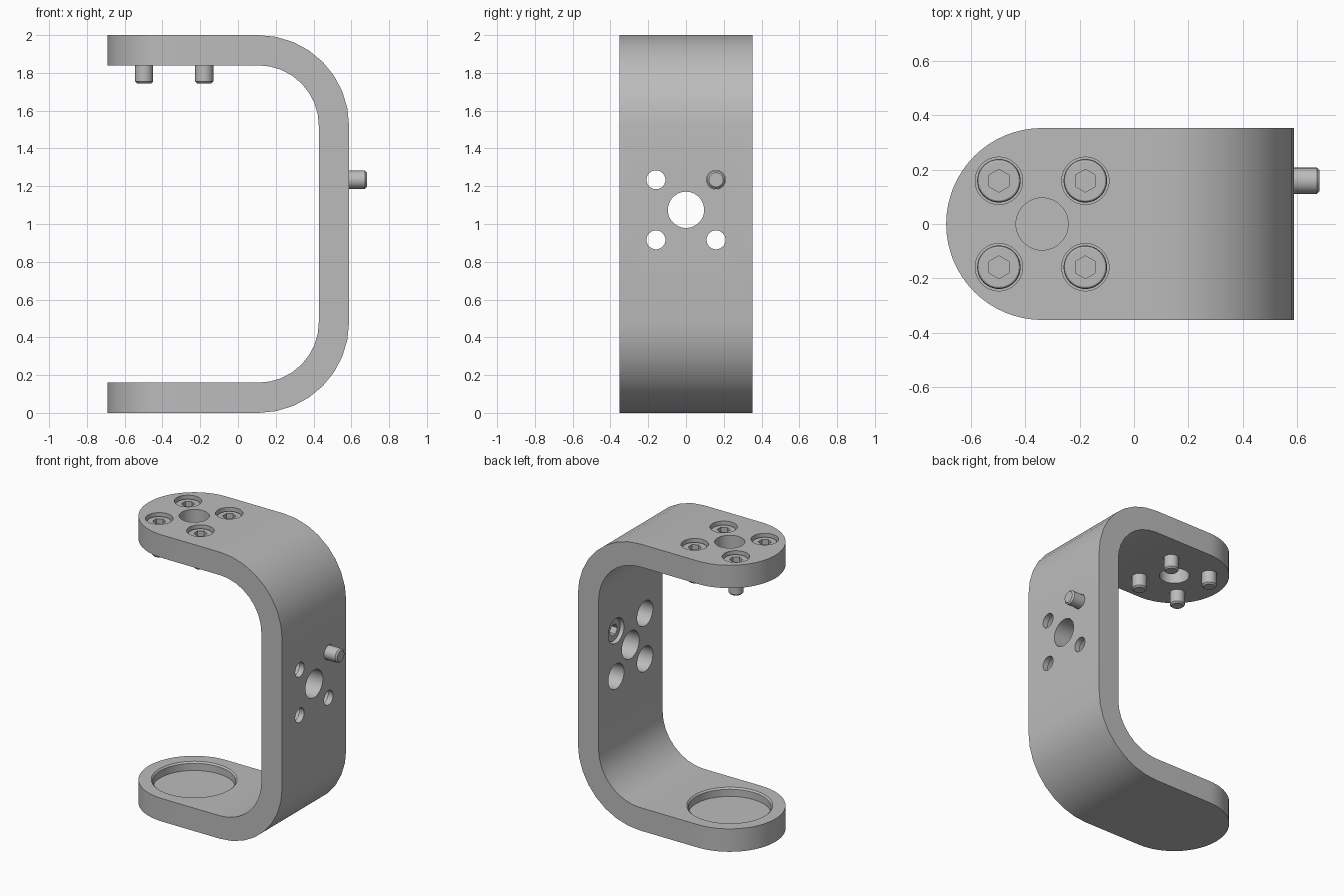
import bpy, bmesh
from math import sin, cos, pi, radians
from mathutils import Matrix, Vector

cube = bpy.data.objects.get("Cube")
if cube:
    bpy.data.objects.remove(cube, do_unlink=True)

steel = bpy.data.materials.new("grey_steel")
steel.use_nodes = True
GREY = (0.5, 0.5, 0.5, 1)
steel.diffuse_color = GREY
steel.node_tree.nodes["Principled BSDF"].inputs["Base Color"].default_value = GREY

HALF_W, THICK = 0.353, 0.16
X_MAX, HEIGHT = 0.588, 2.0
X_END = -0.338           # centre of the rounded ends
R_OUT = 0.48             # outer bend radius
Z_SIDE = 1.075           # centre of the side hole pattern
OFFSET = 0.159           # bolt spacing from the pattern centre


def finish(name, bm, matrix=Matrix()):
    bmesh.ops.recalc_face_normals(bm, faces=bm.faces)
    mesh = bpy.data.meshes.new(name)
    bm.to_mesh(mesh)
    bm.free()
    mesh.transform(matrix)
    mesh.materials.append(steel)
    ob = bpy.data.objects.new(name, mesh)
    bpy.context.collection.objects.link(ob)
    return ob


def prism(name, points, vector):
    bm = bmesh.new()
    face = bm.faces.new([bm.verts.new(p) for p in points])
    out = bmesh.ops.extrude_face_region(bm, geom=[face], use_keep_orig=True)
    moved = [v for v in out["geom"] if isinstance(v, bmesh.types.BMVert)]
    bmesh.ops.translate(bm, verts=moved, vec=vector)
    return finish(name, bm)


def lathe(name, profile, matrix, sides=48):
    """Closed solid of rings (radius, height) around local z."""
    bm = bmesh.new()
    rings = []
    for r, z in profile:
        angles = [pi / 2 + 2 * pi * i / sides for i in range(sides)]
        rings.append([bm.verts.new((r * cos(a), r * sin(a), z)) for a in angles])
    for low, high in zip(rings, rings[1:]):
        for i in range(sides):
            j = (i + 1) % sides
            bm.faces.new((low[i], low[j], high[j], high[i]))
    bm.faces.new(rings[0])
    bm.faces.new(rings[-1])
    return finish(name, bm, matrix)


def boolean(ob, cutter, operation="DIFFERENCE"):
    mod = ob.modifiers.new("cut", "BOOLEAN")
    mod.operation, mod.solver, mod.object = operation, "EXACT", cutter
    bpy.context.view_layer.objects.active = ob
    bpy.ops.object.modifier_apply(modifier=mod.name)
    bpy.data.objects.remove(cutter, do_unlink=True)


def smooth(ob):
    bpy.ops.object.select_all(action="DESELECT")
    ob.select_set(True)
    bpy.context.view_layer.objects.active = ob
    bpy.ops.object.shade_smooth_by_angle(angle=radians(30))


def bend(radius, inset):
    """C outline with bends, from the bottom end to the top end."""
    cx, cz = X_MAX - R_OUT, R_OUT
    pts = [(-0.9, inset)]
    for i in range(9):
        a = -pi / 2 + pi / 2 * i / 8
        pts.append((cx + radius * cos(a), cz + radius * sin(a)))
    return pts + [(x, HEIGHT - z) for x, z in reversed(pts)]


# C-shaped bracket, trimmed to a rounded-end plan
outline = bend(R_OUT, 0) + bend(R_OUT - THICK, THICK)[::-1]
bracket = prism("bracket", [(x, -0.5, z) for x, z in outline], Vector((0, 1, 0)))
plan = [(0.8, -HALF_W), (0.8, HALF_W)]
for i in range(33):
    a = pi / 2 + pi * i / 32
    plan.append((X_END + HALF_W * cos(a), HALF_W * sin(a)))
boolean(bracket, prism("trim", [(x, y, -0.2) for x, y in plan],
                       Vector((0, 0, 2.4))), "INTERSECT")

# Local frames whose z = 0 is the bolted surface, pointing outward from it
top = Matrix.Translation((X_END, 0, HEIGHT))
side = (Matrix.Translation((X_MAX - THICK, 0, Z_SIDE))
        @ Matrix.Rotation(-pi / 2, 4, "Y"))
corners = [(sx * OFFSET, sy * OFFSET) for sx in (-1, 1) for sy in (-1, 1)]

# Centre holes and counterbored bolt holes
for frame in (top, side):
    boolean(bracket, lathe("hole", [(0.096, -0.25), (0.096, 0.1)], frame))
    for u, v in corners:
        bore = [(0.05, -0.25), (0.05, -0.12), (0.087, -0.12), (0.087, 0.05)]
        boolean(bracket, lathe("bore", bore, frame @ Matrix.Translation((u, v, 0))))

# Round shallow recess in the lower foot
foot = Matrix.Translation((X_END, 0, THICK))
boolean(bracket, lathe("recess", [(0.262, -0.06), (0.262, -0.01),
                                  (0.272, 0), (0.272, 0.1)], foot, 64))
smooth(bracket)


# Socket head screws
def screw(name, frame):
    body = [(0.038, -0.255), (0.048, -0.245), (0.048, -0.119), (0.08, -0.119),
            (0.08, -0.03), (0.077, -0.023), (0.072, -0.02)]
    ob = lathe(name, body, frame)
    boolean(ob, lathe("socket", [(0.042, -0.07), (0.042, 0.02)], frame, 6))
    smooth(ob)


for n, (u, v) in enumerate(corners, 1):
    screw(f"top_screw_{n}", top @ Matrix.Translation((u, v, 0)))
screw("side_screw", side @ Matrix.Translation((OFFSET, OFFSET, 0)))
